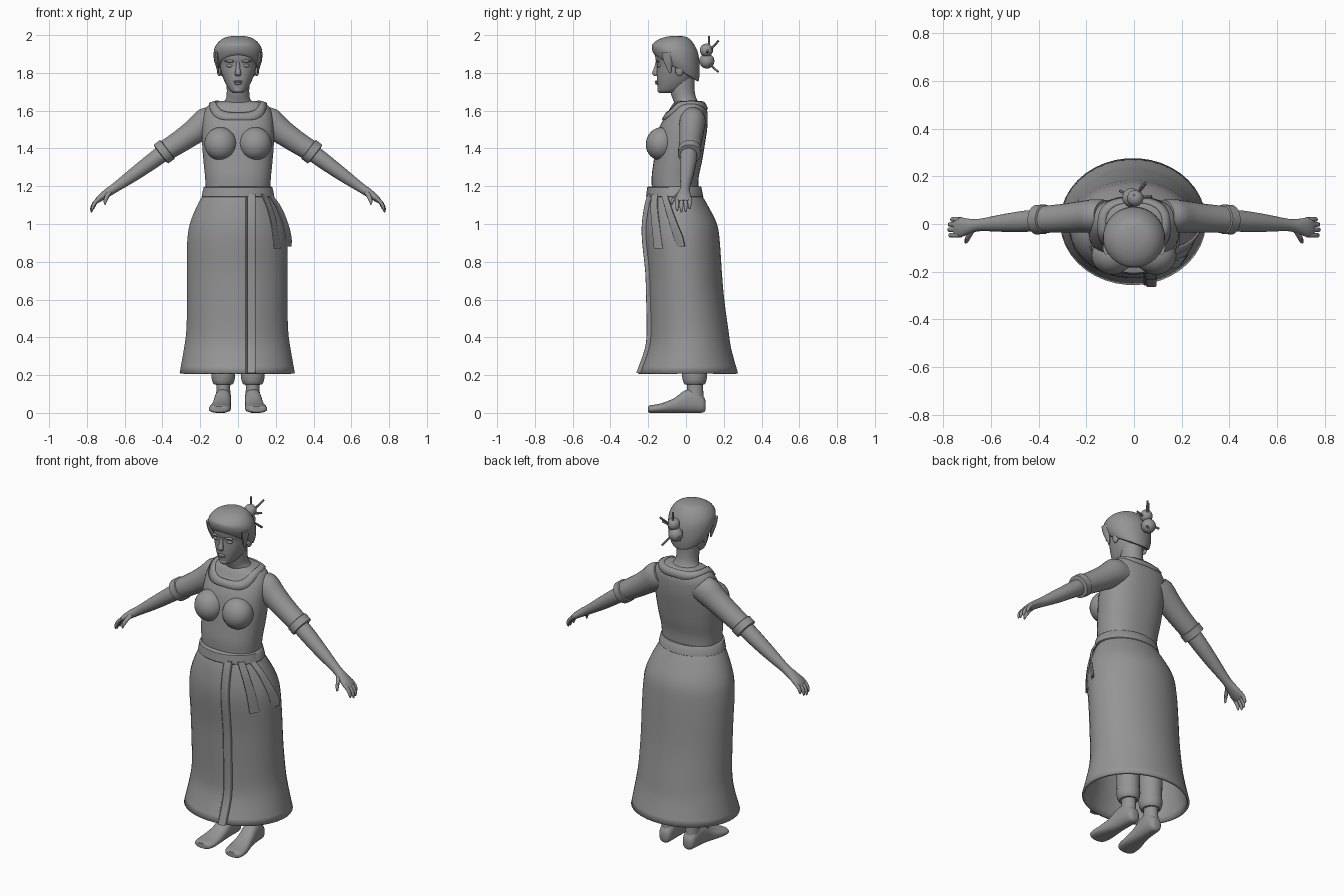
import bpy, bmesh, math
from mathutils import Vector, Matrix
from mathutils.bvhtree import BVHTree

X, Y, Z = Vector((1, 0, 0)), Vector((0, 1, 0)), Vector((0, 0, 1))
gray = bpy.data.materials.new("clay_gray")
gray.diffuse_color = (0.30, 0.30, 0.30, 1)


def finish(name, bm, angle=40):
    bmesh.ops.recalc_face_normals(bm, faces=bm.faces)
    me = bpy.data.meshes.new(name)
    bm.to_mesh(me)
    bm.free()
    me.materials.append(gray)
    me.shade_smooth()
    me.set_sharp_from_angle(angle=math.radians(angle))
    ob = bpy.data.objects.new(name, me)
    bpy.context.collection.objects.link(ob)
    return ob


def smooth_rows(rows, steps):
    """Catmull-Rom interpolation of section rows."""
    rows = [tuple(r) + (0,) * (6 - len(r)) for r in rows]
    out = []
    for i in range(len(rows) - 1):
        a, b, c, d = (rows[max(0, min(len(rows) - 1, i + k))] for k in (-1, 0, 1, 2))
        for s in range(steps):
            t = s / steps
            out.append([q + 0.5 * t * (r - p + t * (2 * p - 5 * q + 4 * r - w + t * (3 * (q - r) + w - p)))
                        for p, q, r, w in zip(a, b, c, d)])
    return out + [rows[-1]]


def loft(name, rows, side=X, up=Y, n=24, steps=3, power=2, cap=True, angle=40):
    """Rows: centre x, y, z, radius along side, radius along up, tilt of up."""
    bm = bmesh.new()
    rings = []
    for x, y, z, ra, rb, tilt in smooth_rows(rows, steps):
        ring = []
        for k in range(n):
            a = 2 * math.pi * (k + 0.5) / n
            c, s = (math.copysign(abs(v) ** (2 / power), v) for v in (math.cos(a), math.sin(a)))
            ring.append(bm.verts.new(Vector((x, y, z)) + side * ra * c + (up + Z * tilt) * rb * s))
        rings.append(ring)
    for p, q in zip(rings, rings[1:]):
        for k in range(n):
            bm.faces.new((p[k], p[(k + 1) % n], q[(k + 1) % n], q[k]))
    if cap:
        bm.faces.new(rings[0])
        bm.faces.new(rings[-1])
    return finish(name, bm, angle)


def bands(table, x=0):
    """Rows: height, front y, back y, half width."""
    return [(x, (f + b) / 2, z, w, (b - f) / 2) for z, f, b, w in table]


def ball(name, loc, size, tilt=0, n=20):
    bm = bmesh.new()
    m = Matrix.Translation(loc) @ Matrix.Rotation(tilt, 4, 'X') @ Matrix.Diagonal((*size, 1))
    bmesh.ops.create_uvsphere(bm, u_segments=n, v_segments=n * 2 // 3, radius=1, matrix=m)
    return finish(name, bm)


def stick(name, a, b, r):
    a, b = Vector(a), Vector(b)
    d = (b - a).normalized()
    side = d.cross(X).normalized()
    return loft(name, [(*a, r, r), (*b, r, r)], side, d.cross(side), 8, 1)


# Skirt: open flared shell with a wrap edge down the front
skirt_rows = [(1.16, -.195, .08, .178), (1.10, -.212, .115, .212), (1.0, -.226, .165, .252),
              (.9, -.224, .18, .266), (.75, -.208, .19, .268), (.6, -.203, .203, .267),
              (.44, -.2, .225, .27), (.34, -.21, .24, .283), (.21, -.256, .276, .306)]
skirt = loft("skirt", bands(skirt_rows, -.004), n=40, cap=False)
shell = skirt.modifiers.new("thickness", 'SOLIDIFY')
shell.thickness = .014
loft("skirt_wrap_edge", [(.072, f + .006, z, .022, .014) for z, f, b, w in skirt_rows],
     n=16, power=5)
loft("skirt_wrap_trim", [(.045, f + .007, z, .006, .01) for z, f, b, w in skirt_rows], n=8)

# Waist belt and its two hanging tails
loft("belt", bands([(1.142, -.208, .088, .19), (1.146, -.212, .092, .193),
                    (1.194, -.206, .082, .183), (1.198, -.2, .078, .178)]), n=40, steps=1)
tail_side = Vector((.55, .83, 0))
tail_up = Vector((.83, -.55, 0))
loft("belt_tail_front", [(.135, -.165, 1.16, .02, .006), (.17, -.168, 1.08, .022, .006),
                         (.195, -.158, .98, .025, .006), (.21, -.145, .87, .028, .006)],
     tail_side, tail_up, 16, 4, 6)
loft("belt_tail_back", [(.165, -.115, 1.16, .018, .006), (.215, -.095, 1.09, .02, .006),
                        (.25, -.065, 1.0, .024, .006), (.265, -.04, .93, .028, .006),
                        (.265, -.03, .88, .028, .006)], tail_side, tail_up, 16, 4, 6)

# Bodice
torso = loft("torso", bands([(1.17, -.18, .065, .17), (1.25, -.182, .068, .175), (1.33, -.172, .085, .183),
                             (1.42, -.16, .1, .19), (1.5, -.145, .112, .19), (1.56, -.117, .115, .186),
                             (1.6, -.092, .112, .176), (1.635, -.07, .098, .15), (1.65, -.05, .08, .1)]),
             n=40, steps=4, power=2.3)
for s, label in ((1, "left"), (-1, "right")):
    ball(label + "_bust", (s * .092, -.132, 1.425), (.086, .08, .088), -.25, 28)

# Neckline band laid on the shoulders
me = torso.data
tree = BVHTree.FromPolygons([v.co for v in me.vertices], [tuple(p.vertices) for p in me.polygons])
bm = bmesh.new()
loops = []
for rx, front, back in ((.118, -.1, .088), (.134, -.111, .1), (.15, -.122, .11)):
    loop = []
    for k in range(64):
        c, s = math.cos(k * math.pi / 32), math.sin(k * math.pi / 32)
        x = math.copysign(abs(c) ** .75, c) * rx
        y = (front + back) / 2 + math.copysign(abs(s) ** .75, s) * (back - front) / 2
        hit = tree.ray_cast(Vector((x, y, 3)), -Z)[0]
        loop.append(bm.verts.new((x, y, hit.z if hit else 1.56)))
    loops.append(loop)
for p, q in zip(loops, loops[1:]):
    for k in range(64):
        bm.faces.new((p[k], q[k], q[(k + 1) % 64], p[(k + 1) % 64]))
collar = finish("neckline_band", bm, 60)
solid = collar.modifiers.new("thickness", 'SOLIDIFY')
solid.thickness, solid.offset = .014, 0

# Neck and head
loft("neck", bands([(1.58, -.06, .08, .1), (1.63, -.06, .075, .088), (1.66, -.07, .058, .066),
                    (1.70, -.083, .047, .06), (1.77, -.09, .045, .062)]))
loft("head", bands([(1.693, -.137, -.07, .022), (1.705, -.147, -.03, .042), (1.735, -.151, .01, .062),
                    (1.77, -.154, .035, .078), (1.81, -.154, .05, .091), (1.845, -.154, .058, .098),
                    (1.88, -.163, .06, .102), (1.92, -.16, .055, .1), (1.96, -.12, .02, .06)]),
     n=32, power=2.2)
loft("nose", [(0, -.153, 1.858, .009, .008), (0, -.158, 1.825, .011, .012),
              (0, -.163, 1.797, .017, .017), (0, -.156, 1.783, .012, .01)], n=12)
ball("upper_lip", (0, -.154, 1.754), (.024, .011, .006))
ball("lower_lip", (0, -.152, 1.744), (.02, .011, .007))
ball("chin", (0, -.134, 1.711), (.026, .018, .018))
for s, label in ((1, "left"), (-1, "right")):
    ball(label + "_eye", (s * .042, -.141, 1.838), (.02, .011, .009))
    ball(label + "_brow", (s * .042, -.15, 1.862), (.03, .011, .007))
    ball(label + "_ear", (s * .1, -.035, 1.815), (.012, .022, .032))

# Hair: tilted cap sweeping down to the nape, with a double bun and pins
loft("hair", [(0, -.054, 1.826, .104, .113, -.62), (0, -.054, 1.835, .114, .122, -.62),
              (0, -.054, 1.875, .128, .127, -.45), (0, -.056, 1.925, .126, .122, -.22),
              (0, -.057, 1.965, .102, .096, -.08), (0, -.055, 1.988, .066, .062),
              (0, -.055, 1.996, .02, .02)], n=36, steps=4)
for s, label in ((1, "left"), (-1, "right")):
    loft(label + "_side_lock", [(s * .116, -.1, 1.91, .014, .03), (s * .112, -.095, 1.86, .012, .024),
                                (s * .104, -.085, 1.80, .004, .006)], n=12)
ball("upper_bun", (.005, .108, 1.92), (.035, .035, .035))
ball("lower_bun", (-.01, .11, 1.863), (.04, .04, .04))
for i, (a, b) in enumerate((((0, .12, 1.9), (.0, .122, 1.995)), ((0, .11, 1.9), (.05, .172, 1.97)),
                            ((0, .1, 1.87), (.04, .17, 1.805)), ((0, .11, 1.9), (.075, .115, 1.92)),
                            ((0, .11, 1.88), (-.06, .14, 1.85)))):
    stick("hair_pin_%d" % (i + 1), a, b, .006)

for s, label in ((1, "left"), (-1, "right")):
    def side_rows(rows):
        return [(s * r[0], *r[1:]) for r in rows]
    arm_up = Vector((s * .61, 0, .79))
    # Sleeve with rolled cuff
    loft(label + "_sleeve", side_rows([(.12, .035, 1.555, .066, .08), (.165, .034, 1.538, .07, .08),
                                       (.22, .03, 1.497, .066, .069), (.3, .024, 1.441, .06, .061),
                                       (.395, .018, 1.381, .056, .056)]), Y, arm_up)
    loft(label + "_cuff", side_rows([(.372, .02, 1.396, .056, .058), (.375, .02, 1.394, .062, .064),
                                     (.408, .018, 1.37, .062, .063), (.411, .018, 1.368, .046, .048)]),
         Y, arm_up, steps=1)
    # Forearm and palm
    loft(label + "_forearm", side_rows([(.38, .016, 1.388, .044, .046), (.45, .012, 1.336, .045, .043),
                                        (.55, .004, 1.263, .037, .036), (.645, -.004, 1.196, .026, .026),
                                        (.69, -.01, 1.166, .032, .023), (.73, -.014, 1.137, .042, .018),
                                        (.752, -.014, 1.118, .036, .011)]), Y, arm_up, 20)
    # Fingers and thumb
    for i, (y, reach) in enumerate(((-.047, .9), (-.024, 1), (-.002, .95), (.019, .75))):
        loft("%s_finger_%d" % (label, i + 1),
             side_rows([(.728, y, 1.14, .011, .012), (.728 + .032 * reach, y, 1.14 - .03 * reach, .0105, .011),
                        (.728 + .047 * reach, y, 1.14 - .06 * reach, .009, .009),
                        (.728 + .049 * reach, y, 1.14 - .078 * reach, .004, .004)]),
             Y, Vector((s * .8, 0, .5)), 10)
    loft(label + "_thumb", side_rows([(.675, -.02, 1.175, .014, .014), (.692, -.05, 1.15, .013, .013),
                                      (.702, -.07, 1.125, .01, .011), (.706, -.076, 1.103, .005, .005)]),
         Y, Vector((s * .8, 0, .5)), 10)
    # Trouser leg, gathered hem, ankle and foot
    loft(label + "_trouser_leg", side_rows([(.082, .03, .9, .08, .085), (.08, .04, .55, .072, .075),
                                            (.078, .045, .21, .06, .064)]))
    loft(label + "_trouser_hem", side_rows([(.078, .045, .225, .06, .063), (.078, .045, .2, .064, .067),
                                            (.078, .046, .165, .058, .061), (.078, .046, .15, .048, .052)]))
    loft(label + "_ankle", side_rows([(.078, .046, .2, .04, .045), (.078, .048, .13, .037, .043),
                                      (.078, .045, .06, .04, .05)]))
    loft(label + "_foot", side_rows([(.077, .104, .04, .018, .022), (.077, .092, .045, .034, .043),
                                     (.078, .05, .063, .042, .063), (.081, -.005, .06, .045, .06),
                                     (.086, -.06, .04, .049, .04), (.093, -.12, .027, .057, .027),
                                     (.097, -.165, .022, .058, .022), (.099, -.19, .02, .05, .02),
                                     (.099, -.2, .019, .034, .015)]), X, Z, 24, 3, 2.4)
